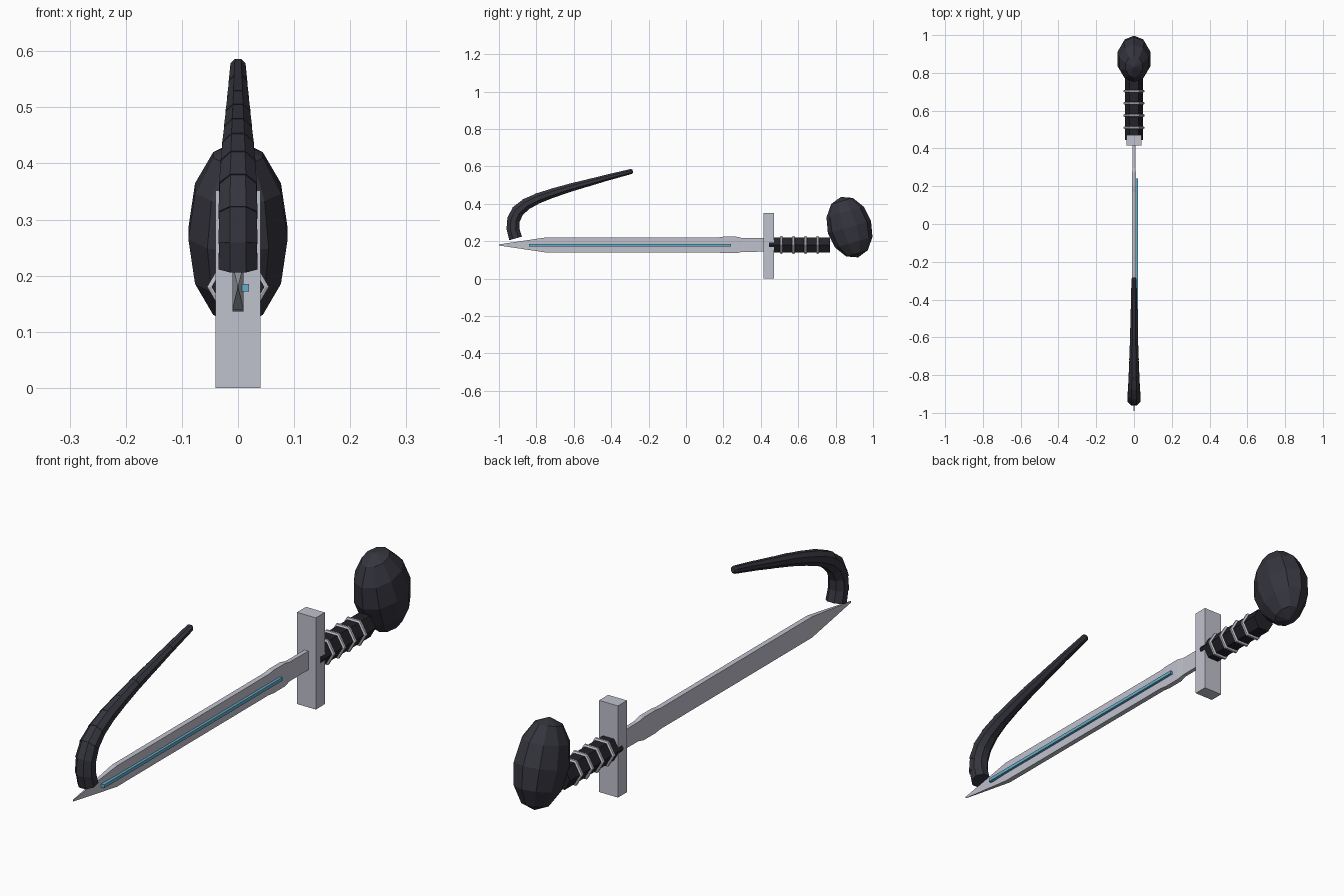
import bpy, bmesh, math
from mathutils import Vector, Matrix

if "Cube" in bpy.data.objects:
    bpy.data.objects.remove(bpy.data.objects["Cube"])


def material(name, rgb):
    m = bpy.data.materials.new(name)
    m.diffuse_color = (*rgb, 1)
    m.use_nodes = True
    m.node_tree.nodes["Principled BSDF"].inputs["Base Color"].default_value = m.diffuse_color
    return m


STEEL = material("steel", (0.53, 0.54, 0.61))
DARK = material("dark_hide", (0.035, 0.035, 0.048))
GRIP = material("grip_leather", (0.016, 0.016, 0.021))
BLUE = material("blue_inlay", (0.13, 0.42, 0.60))
AXIS_Z = 0.18


def finish(name, bm, mat):
    bmesh.ops.recalc_face_normals(bm, faces=bm.faces[:])
    mesh = bpy.data.meshes.new(name)
    bm.to_mesh(mesh)
    bm.free()
    mesh.materials.append(mat)
    ob = bpy.data.objects.new(name, mesh)
    bpy.context.collection.objects.link(ob)
    return ob


def loft(bm, sections):
    """Skin a list of equal-length point loops and cap both ends."""
    loops = [[bm.verts.new(p) for p in s] for s in sections]
    n = len(loops[0])
    for a, b in zip(loops, loops[1:]):
        for i in range(n):
            j = (i + 1) % n
            bm.faces.new((a[i], a[j], b[j], b[i]))
    bm.faces.new(loops[0])
    bm.faces.new(loops[-1])


def box(name, lo, hi, mat):
    bm = bmesh.new()
    lo, hi = Vector(lo), Vector(hi)
    bmesh.ops.create_cube(bm, size=1, matrix=Matrix.Translation((lo + hi) / 2)
                          @ Matrix.Diagonal((*(hi - lo), 1)))
    return finish(name, bm, mat)


def hexagon(y, r):
    return [(r * math.cos(i * math.pi / 3), y, AXIS_Z + r * math.sin(i * math.pi / 3))
            for i in range(6)]


# Blade: rectangular stations (y, half thickness, half height)
bm = bmesh.new()
stations = [(-1, 0.001, 0.003), (-0.75, 0.01, 0.04), (0.17, 0.01, 0.04),
            (0.2, 0.01, 0.044), (0.27, 0.01, 0.044), (0.3, 0.008, 0.037),
            (0.43, 0.008, 0.036)]
loft(bm, [[(-t, y, AXIS_Z - h), (t, y, AXIS_Z - h), (t, y, AXIS_Z + h), (-t, y, AXIS_Z + h)]
          for y, t, h in stations])
finish("blade", bm, STEEL)

# Blue inlay on one side, and the guard
box("blade_inlay", (0.005, -0.84, 0.172), (0.02, 0.24, 0.185), BLUE)
box("guard", (-0.04, 0.415, 0), (0.04, 0.47, 0.352), STEEL)

# Hexagonal grip with four rings
bm = bmesh.new()
loft(bm, [hexagon(0.445, 0.047), hexagon(0.77, 0.047)])
finish("grip", bm, GRIP)
for k in range(4):
    bm = bmesh.new()
    y = 0.51 + 0.0645 * k
    loft(bm, [hexagon(y - 0.007, 0.049), hexagon(y - 0.004, 0.055),
              hexagon(y + 0.004, 0.055), hexagon(y + 0.007, 0.049)])
    finish(f"grip_ring_{k + 1}", bm, STEEL)

# Tilted egg-shaped pommel
bm = bmesh.new()
bmesh.ops.create_uvsphere(bm, u_segments=10, v_segments=6, radius=1,
                          matrix=Matrix.Translation((0, 0.874, 0.275))
                          @ Matrix.Rotation(math.radians(16), 4, 'X')
                          @ Matrix.Diagonal((0.093, 0.12, 0.168, 1)))
finish("pommel", bm, DARK)

# Curved tail: overlapping tapered octagonal segments along a path (y, z, radius)
path = [(-0.911, 0.215, 0.036), (-0.925, 0.265, 0.036), (-0.922, 0.315, 0.036),
        (-0.9, 0.36, 0.035), (-0.855, 0.398, 0.032), (-0.79, 0.43, 0.029),
        (-0.71, 0.458, 0.026), (-0.62, 0.486, 0.023), (-0.52, 0.513, 0.020),
        (-0.41, 0.543, 0.017), (-0.3, 0.571, 0.0145)]


def ring(c, d, r):
    side = Vector((1, 0, 0))
    up = d.cross(side)
    return [c + r * (side * math.cos(a) + up * math.sin(a))
            for a in ((i + 0.5) * math.pi / 4 for i in range(8))]


bm = bmesh.new()
for i, ((y0, z0, r0), (y1, z1, r1)) in enumerate(zip(path, path[1:])):
    a, b = Vector((0, y0, z0)), Vector((0, y1, z1))
    d = (b - a).normalized()
    start = a - d * (0.008 if i else 0)
    sections = [ring(start, d, r0 * 1.05), ring(b + d * 0.008, d, r1)]
    if i == len(path) - 2:
        sections.append(ring(b + d * 0.016, d, r1 * 0.6))
    loft(bm, sections)
finish("curved_tail", bm, DARK)
